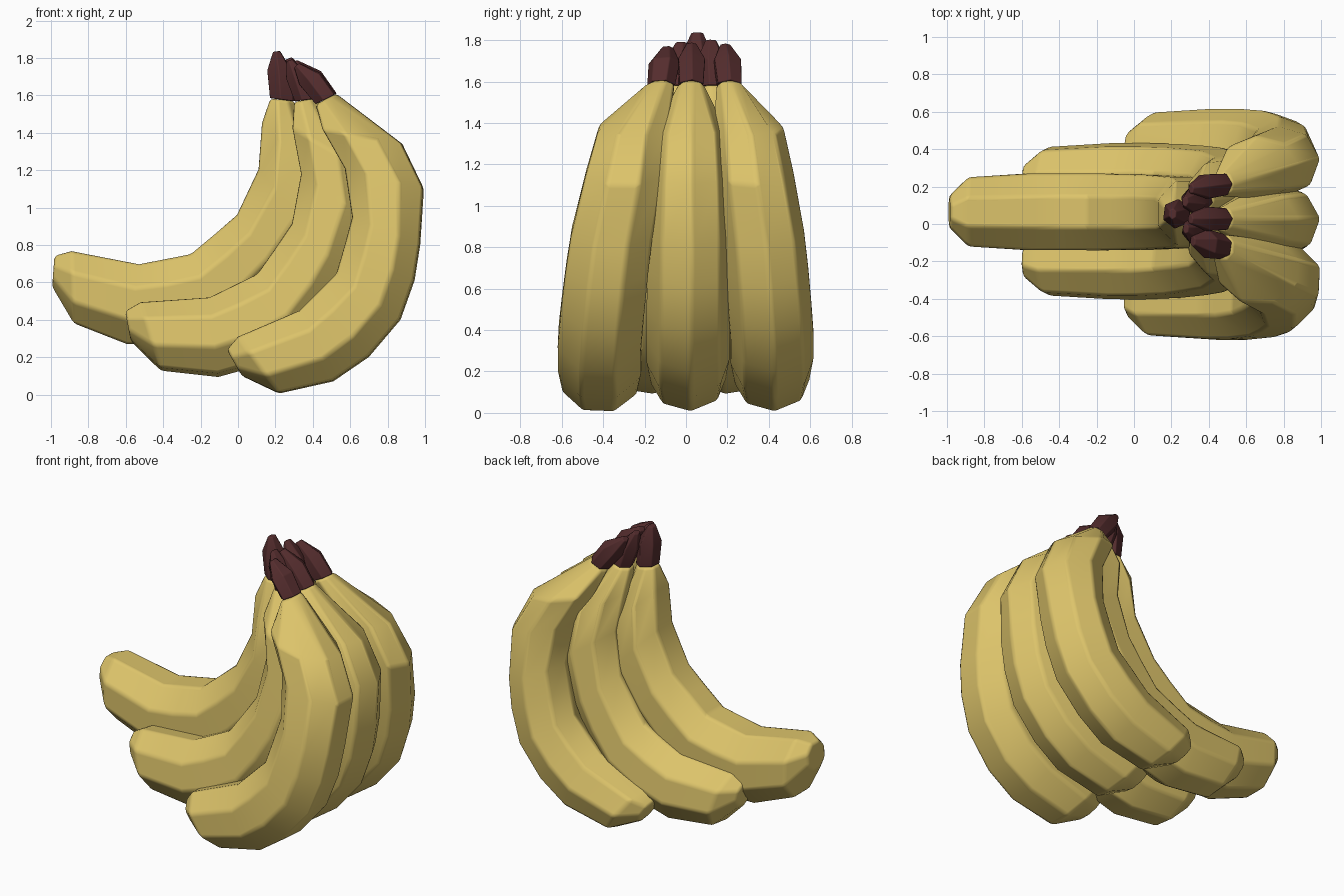
import bpy, math
from mathutils import Vector

if "Cube" in bpy.data.objects:
    bpy.data.objects.remove(bpy.data.objects["Cube"])


def material(name, rgb):
    m = bpy.data.materials.new(name)
    m.diffuse_color = (*rgb, 1)
    m.use_nodes = True
    m.node_tree.nodes["Principled BSDF"].inputs["Base Color"].default_value = m.diffuse_color
    return m


YELLOW = material("banana_yellow", (0.72, 0.55, 0.145))
BROWN = material("stem_brown", (0.09, 0.026, 0.027))

# Rings from tip to neck: inner x, z, outer x, z, half width, sideways fan weight
FRUIT = [
    (-0.06, 0.24, 0.02, 0.10, 0.085, 1.0),
    (0.00, 0.31, 0.22, 0.005, 0.185, 1.0),
    (0.33, 0.45, 0.51, 0.07, 0.205, 1.0),
    (0.43, 0.55, 0.70, 0.20, 0.205, 1.0),
    (0.525, 0.645, 0.87, 0.40, 0.205, 0.95),
    (0.57, 0.80, 0.945, 0.61, 0.203, 0.88),
    (0.61, 0.95, 0.975, 0.80, 0.20, 0.8),
    (0.57, 1.21, 0.995, 1.10, 0.19, 0.6),
    (0.45, 1.42, 0.88, 1.34, 0.17, 0.45),
    (0.415, 1.55, 0.525, 1.61, 0.065, 0.0),
]
# Stem rings from neck to cut end
STEM = [
    (0.41, 1.55, 0.53, 1.61, 0.066, 0.0),
    (0.315, 1.665, 0.445, 1.73, 0.074, -0.05),
    (0.285, 1.765, 0.315, 1.79, 0.028, -0.1),
]
PIVOT = Vector((0.465, 0, 1.575))


def loft(name, rings, sides, spin, mat, neck, low_y, turn, scale, bevel):
    """Skin a row of oval rings, swing it about the neck and move it into place."""
    c, s = math.cos(turn), math.sin(turn)
    angles = [spin + 2 * math.pi * k / sides for k in range(sides)]
    grow = 1 / max(math.cos(a) for a in angles)
    verts = []
    for xi, zi, xo, zo, half, w in rings:
        y = neck[1] + (low_y - neck[1]) * w
        mid = Vector(((xi + xo) / 2, 0, (zi + zo) / 2)) - PIVOT
        out = Vector(((xo - xi) / 2, 0, (zo - zi) / 2))
        for a in angles:
            p = (mid + out * math.cos(a) * grow) * scale
            verts.append((neck[0] + p.x * c + p.z * s,
                          y + half * math.sin(a) * grow,
                          neck[2] - p.x * s + p.z * c))
    n = len(rings)
    faces = [(r * sides + k, r * sides + (k + 1) % sides,
              (r + 1) * sides + (k + 1) % sides, (r + 1) * sides + k)
             for r in range(n - 1) for k in range(sides)]
    faces += [tuple(reversed(range(sides))),
              tuple((n - 1) * sides + k for k in range(sides))]
    me = bpy.data.meshes.new(name)
    me.from_pydata(verts, [], faces)
    me.materials.append(mat)
    ob = bpy.data.objects.new(name, me)
    bpy.context.collection.objects.link(ob)
    # consistent outward normals
    bpy.ops.object.select_all(action='DESELECT')
    ob.select_set(True)
    bpy.context.view_layer.objects.active = ob
    bpy.ops.object.mode_set(mode='EDIT')
    bpy.ops.mesh.select_all(action='SELECT')
    bpy.ops.mesh.normals_make_consistent(inside=False)
    bpy.ops.object.mode_set(mode='OBJECT')
    # narrow rounded ridges between flat sides
    me.shade_smooth()
    mod = ob.modifiers.new("soft_ridges", 'BEVEL')
    mod.width = bevel
    mod.segments = 2
    mod.limit_method = 'ANGLE'
    mod.angle_limit = math.radians(28)
    mod.harden_normals = True


# Bunch: name, neck position, low y, swing degrees, scale, ridge spin, stem scale
BUNCH = [
    ("top", (0.23, 0.055, 1.575), 0.065, 34, 1.025, 22.5, 1.0),
    ("middle_front", (0.355, -0.04, 1.572), -0.20, 19, 1.03, 14, 0.88),
    ("middle_back", (0.355, 0.13, 1.572), 0.23, 19, 1.03, -14, 0.92),
    ("lower_front", (0.465, -0.12, 1.575), -0.415, 0, 1.0, 20, 0.92),
    ("lower_centre", (0.465, 0.025, 1.575), 0.01, 0, 1.0, 4, 1.0),
    ("lower_back", (0.465, 0.21, 1.575), 0.415, 0, 1.0, 4, 0.98),
]
for name, neck, low, turn, scale, spin, stem in BUNCH:
    t, a = math.radians(turn), math.radians(spin)
    loft(name + "_banana", FRUIT, 8, a, YELLOW, neck, low, t, scale, 0.018)
    loft(name + "_stem", STEM, 6, a, BROWN, neck, low, t, stem, 0.006)
